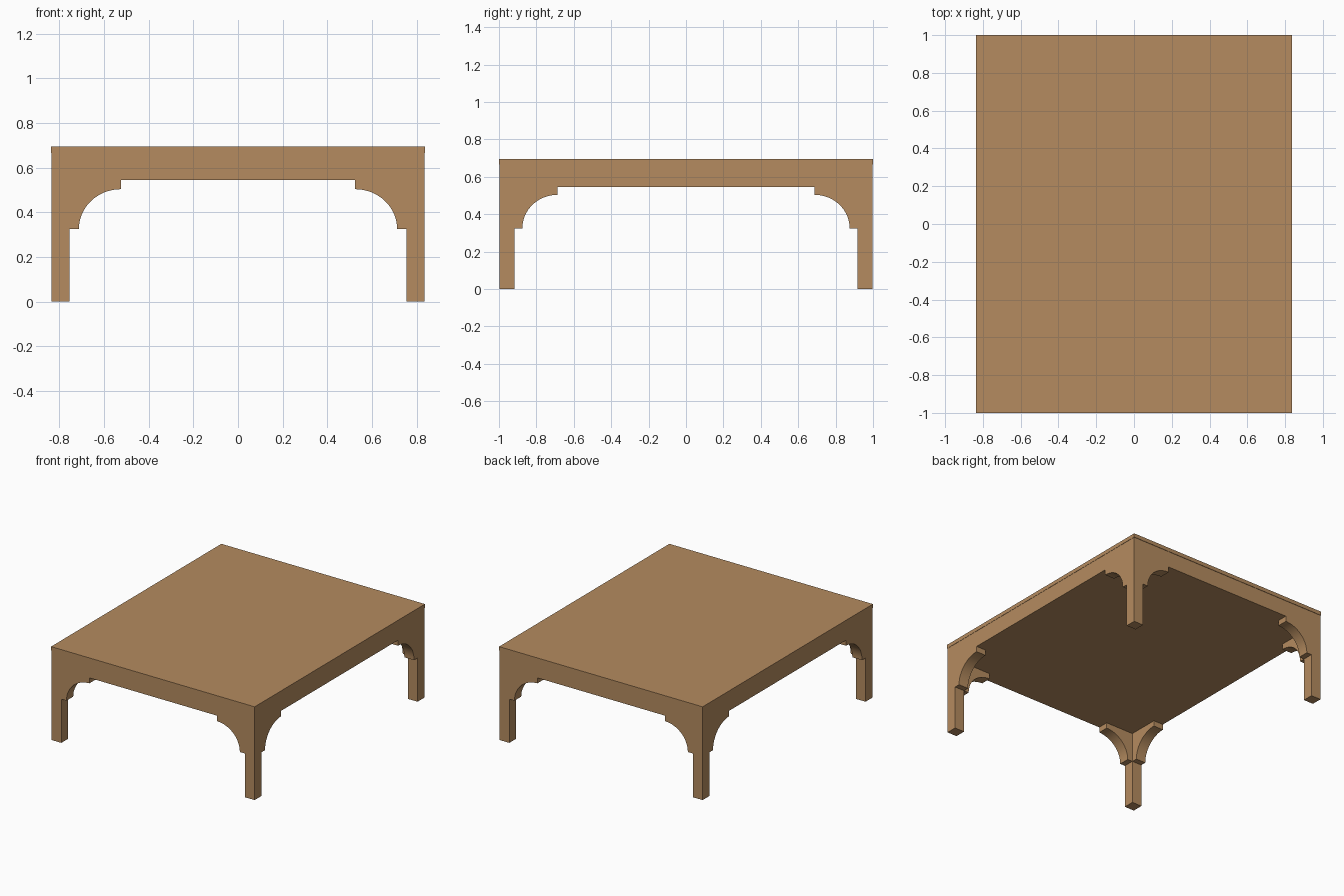
import bpy, bmesh, math

if "Cube" in bpy.data.objects:
    bpy.data.objects.remove(bpy.data.objects["Cube"])

wood = bpy.data.materials.new("warm_wood")
wood.diffuse_color = (0.46, 0.26, 0.115, 1)
wood.use_nodes = True
wood.node_tree.nodes["Principled BSDF"].inputs["Base Color"].default_value = wood.diffuse_color

HX, HY = 0.837, 1.0        # half size of the top
EX, EY = 0.835, 0.997      # half size of apron and legs
LEG = 0.08
Z_APRON, Z_TOP, HEIGHT = 0.545, 0.666, 0.695


def finish(name, bm):
    bmesh.ops.recalc_face_normals(bm, faces=bm.faces[:])
    mesh = bpy.data.meshes.new(name)
    bm.to_mesh(mesh)
    bm.free()
    mesh.materials.append(wood)
    ob = bpy.data.objects.new(name, mesh)
    bpy.context.collection.objects.link(ob)
    return ob


def box(name, lo, hi):
    bm = bmesh.new()
    bmesh.ops.create_cube(bm, size=1)
    for v in bm.verts:
        v.co = [lo[i] if v.co[i] < 0 else hi[i] for i in range(3)]
    return finish(name, bm)


def bracket(name, sx, sy, along_x):
    # curved corner brace: distance from the outer corner against height
    start, inner, end, low, high = LEG, 0.122, 0.31, 0.325, 0.504
    prof = [(end, Z_APRON), (start, Z_APRON), (start, low)]
    for i in range(17):
        a = math.pi / 2 * i / 16
        prof.append((end - (end - inner) * math.cos(a),
                     low + (high - low) * math.sin(a)))
    bm = bmesh.new()
    verts = []
    for d, z in prof:
        x, y = (d, 0) if along_x else (0, d)
        verts.append(bm.verts.new((sx * (EX - x), sy * (EY - y), z)))
    face = bm.faces.new(verts)
    depth = (0, -sy * LEG, 0) if along_x else (-sx * LEG, 0, 0)
    out = bmesh.ops.extrude_face_region(bm, geom=[face], use_keep_orig=True)
    moved = [g for g in out["geom"] if isinstance(g, bmesh.types.BMVert)]
    bmesh.ops.translate(bm, verts=moved, vec=depth)
    ob = finish(name, bm)
    bpy.context.view_layer.objects.active = ob
    ob.select_set(True)
    bpy.ops.object.shade_smooth_by_angle(angle=math.radians(30))
    ob.select_set(False)


# table top and solid apron below it
box("table_top", (-HX, -HY, Z_TOP), (HX, HY, HEIGHT))
box("apron", (-EX, -EY, Z_APRON), (EX, EY, Z_TOP))

# a leg and two braces at each corner
for sx, side in ((-1, "left"), (1, "right")):
    for sy, end in ((-1, "front"), (1, "back")):
        xs = sorted((sx * EX, sx * (EX - LEG)))
        ys = sorted((sy * EY, sy * (EY - LEG)))
        box(f"{end}_{side}_leg", (xs[0], ys[0], 0), (xs[1], ys[1], Z_APRON))
        bracket(f"{end}_{side}_end_bracket", sx, sy, True)
        bracket(f"{end}_{side}_side_bracket", sx, sy, False)
